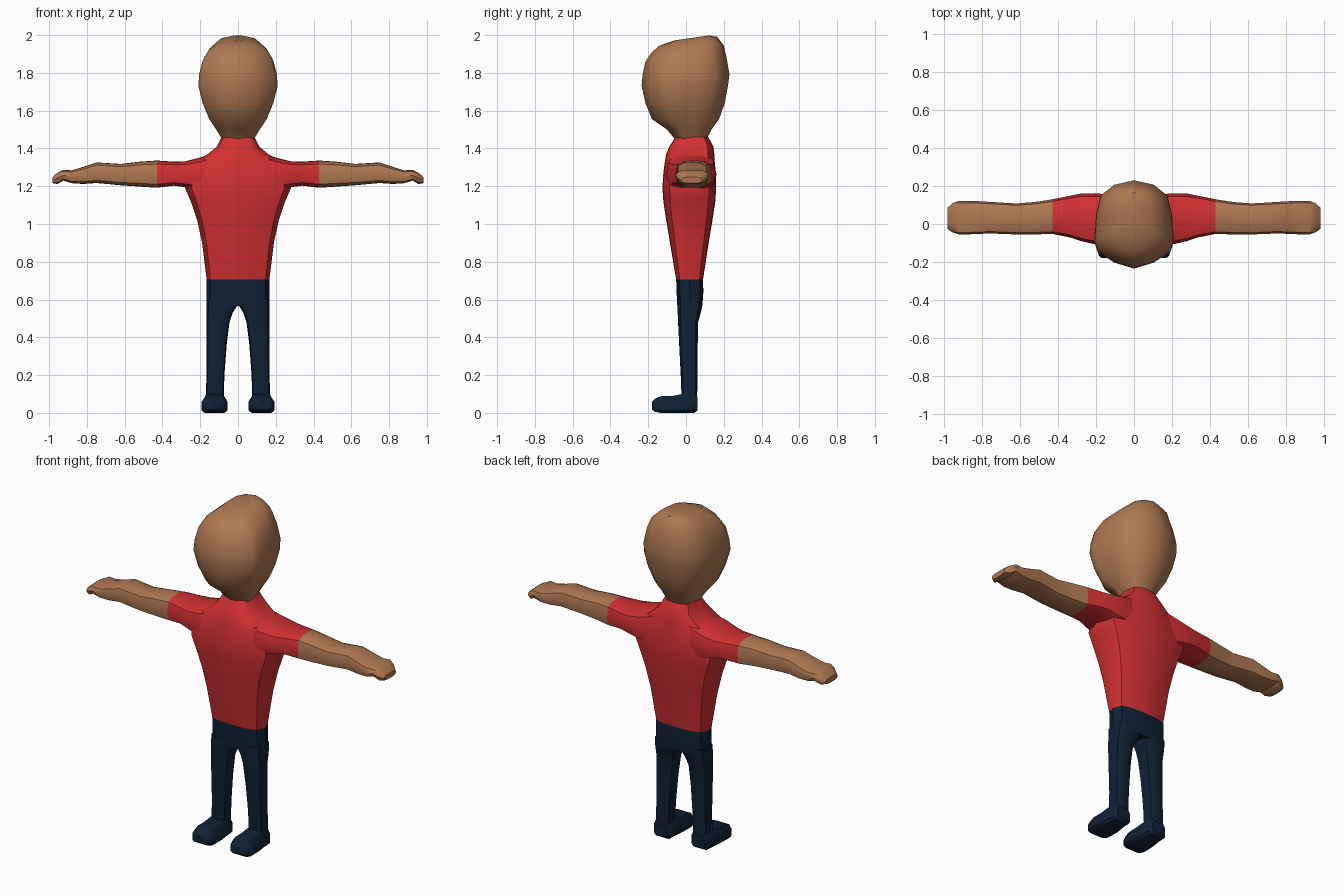
import bpy, bmesh, math

cube = bpy.data.objects.get("Cube")
if cube:
    bpy.data.objects.remove(cube, do_unlink=True)


def material(name, rgb):
    m = bpy.data.materials.new(name)
    m.use_nodes = True
    m.diffuse_color = (*rgb, 1)
    m.node_tree.nodes["Principled BSDF"].inputs["Base Color"].default_value = (*rgb, 1)
    return m


SKIN = material("skin", (0.43, 0.19, 0.085))
RED = material("red shirt", (0.66, 0.03, 0.033))
NAVY = material("navy trousers", (0.005, 0.016, 0.036))


def mirrored(half):
    """Closes a half outline (centre front to centre back) into a full loop."""
    return half + [(-a, b) for a, b in reversed(half[1:-1])]


BODY = mirrored([(0, -1), (.5, -.97), (.88, -.74), (1, 0), (.88, .74), (.5, .97), (0, 1)])
HEAD = mirrored([(0, -1), (.5, -.86), (.92, -.6), (1, -.38), (.95, .25), (.84, .66), (.5, .9), (0, 1)])
BOX = mirrored([(0, -1), (.75, -1), (1, -.7), (1, .3), (.7, 1), (0, 1)])


def ring(outline, axis, at, a0, a1, b0, b1, tilt=0):
    """One cross-section, square to the axis, filling the given bounds."""
    pts = []
    for a, b in outline:
        p = [(a0 + a1) / 2 + a * (a1 - a0) / 2, (b0 + b1) / 2 + b * (b1 - b0) / 2]
        p.insert("xyz".index(axis), at + tilt * b)
        pts.append(p)
    return pts


def loft(name, outline, axis, sections, mats, side=1, rule=None):
    """Skins a row of cross-sections; side=-1 mirrors the part in x."""
    bm = bmesh.new()
    rings = []
    for s in sections:
        rings.append([bm.verts.new((x * side, y, z)) for x, y, z in ring(outline, axis, *s)])
    n = len(outline)
    for r, q in zip(rings, rings[1:]):
        for i in range(n):
            j = (i + 1) % n
            bm.faces.new((r[i], r[j], q[j], q[i]))
    bm.faces.new(rings[0])
    bm.faces.new(rings[-1])
    bmesh.ops.recalc_face_normals(bm, faces=bm.faces)
    if rule:
        for f in bm.faces:
            f.material_index = rule(f.calc_center_median())
    mesh = bpy.data.meshes.new(name)
    bm.to_mesh(mesh)
    bm.free()
    for m in mats:
        mesh.materials.append(m)
    ob = bpy.data.objects.new(name, mesh)
    bpy.context.collection.objects.link(ob)
    bpy.ops.object.select_all(action="DESELECT")
    ob.select_set(True)
    bpy.context.view_layer.objects.active = ob
    bpy.ops.object.shade_smooth_by_angle(angle=math.radians(40))
    return ob


def centred(rows):
    """Rows of height, half width, front, back and tilt become sections."""
    return [(z, -w, w, f, b, *t) for z, w, f, b, *t in rows]


# Head, tipped forward at the crown
loft("head", HEAD, "z", centred([
    (1.45, .085, -.06, .11), (1.5, .115, -.1, .135), (1.555, .152, -.18, .175),
    (1.64, .187, -.215, .205), (1.73, .21, -.235, .222), (1.79, .206, -.23, .23),
    (1.87, .187, -.215, .215, .01), (1.925, .158, -.185, .2, .02),
    (1.968, .105, -.14, .165, .023), (1.985, .05, -.06, .12, .013)]), [SKIN])

# Shirt body
loft("shirt_body", BODY, "z", centred([
    (.705, .166, -.052, .09), (.9, .19, -.085, .12), (1.02, .216, -.105, .14),
    (1.12, .25, -.12, .155), (1.19, .28, -.125, .16), (1.27, .27, -.12, .158),
    (1.33, .225, -.112, .152), (1.37, .16, -.105, .15), (1.41, .112, -.088, .145),
    (1.46, .088, -.056, .118)]), [RED])

# Hips
loft("hips", BODY, "z", centred([
    (.565, .166, -.046, .086), (.64, .167, -.05, .092), (.705, .166, -.052, .09)]), [NAVY])

for label, side in (("left", 1), ("right", -1)):
    # Sleeve, bare arm and hand in one run along x
    loft(label + "_arm", BODY, "x", [
        (.1, -.09, .15, 1.17, 1.385), (.2, -.108, .162, 1.175, 1.352),
        (.28, -.09, .16, 1.195, 1.332), (.34, -.07, .148, 1.203, 1.33),
        (.43, -.052, .13, 1.192, 1.336), (.52, -.055, .116, 1.198, 1.33),
        (.62, -.055, .108, 1.205, 1.318), (.75, -.05, .116, 1.217, 1.326),
        (.82, -.052, .12, 1.212, 1.302), (.88, -.055, .122, 1.216, 1.284),
        (.925, -.055, .122, 1.23, 1.286), (.955, -.045, .11, 1.212, 1.272),
        (.982, -.025, .085, 1.216, 1.248)],
        [RED, SKIN], side, lambda c: int(abs(c.x) > .43))
    # Trouser leg
    loft(label + "_leg", BODY, "z", [
        (.04, .075, .17, -.02, .055), (.12, .074, .17, -.025, .06),
        (.2, .072, .166, -.028, .061), (.36, .06, .166, -.036, .062),
        (.48, .045, .166, -.042, .064), (.53, .028, .166, -.044, .078),
        (.565, .006, .166, -.046, .086), (.6, .004, .165, -.046, .086)], [NAVY], side)
    # Shoe
    loft(label + "_shoe", BOX, "y", [
        (.062, .08, .168, .015, .08), (.045, .068, .18, 0, .1),
        (-.02, .062, .186, 0, .1), (-.07, .055, .192, 0, .09),
        (-.135, .055, .194, 0, .088), (-.165, .066, .186, .006, .075),
        (-.18, .085, .17, .018, .058)], [NAVY], side)
